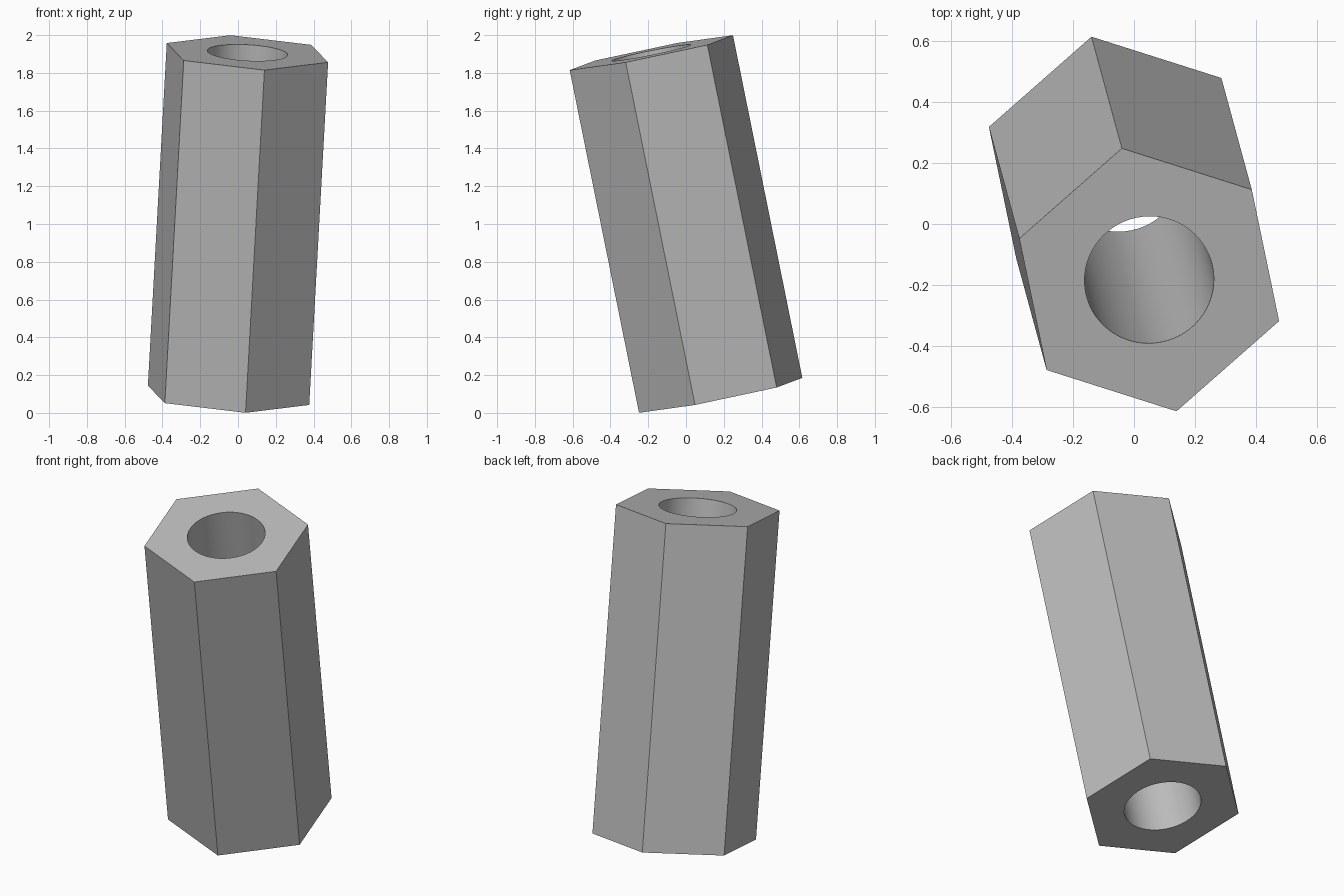
import bpy, bmesh
from math import radians
from mathutils import Matrix, Vector

cube = bpy.data.objects.get("Cube")
if cube:
    bpy.data.objects.remove(cube, do_unlink=True)

OUTER_RADIUS, BORE_RADIUS = 0.451, 0.213
AXIS = Vector((0.10, -0.367, 1.814))      # bottom centre to top centre
CORNER = Vector((-0.09, 0.433, 0.093))    # centre to highest corner

# Plain grey material
grey = bpy.data.materials.new("plain grey")
grey.use_nodes = True
colour = (0.5, 0.5, 0.5, 1)
grey.diffuse_color = colour
grey.node_tree.nodes["Principled BSDF"].inputs["Base Color"].default_value = colour


def ring(bm, radius, sides, z):
    """Closed loop of edges, with the first corner on local x."""
    verts = bmesh.ops.create_circle(
        bm, segments=sides, radius=radius,
        matrix=Matrix.Translation((0, 0, z)))["verts"]
    return list({e for v in verts for e in v.link_edges})


# Hexagonal ring section, extruded along the axis into a tube
bm = bmesh.new()
length = AXIS.length
section = ring(bm, OUTER_RADIUS, 6, -length / 2) + ring(bm, BORE_RADIUS, 64, -length / 2)
bmesh.ops.triangle_fill(bm, edges=section, use_beauty=True, normal=(0, 0, -1))
bottom = bm.faces[:]
top = bmesh.ops.extrude_face_region(bm, geom=bottom, use_keep_orig=True)["geom"]
bmesh.ops.translate(bm, verts=[g for g in top if isinstance(g, bmesh.types.BMVert)],
                    vec=(0, 0, length))
bmesh.ops.recalc_face_normals(bm, faces=bm.faces[:])

# Tilt: local z follows the axis and local x points at the highest corner
z = AXIS.normalized()
x = (CORNER - z * CORNER.dot(z)).normalized()
turn = Matrix((x, z.cross(x), z)).transposed().to_4x4()
# The circle may start on any side of the hexagon, so align its first corner
bm.verts.ensure_lookup_table()
first = bm.verts[0].co.to_2d()
spin = Matrix.Rotation(Vector((1, 0)).angle_signed(first), 4, "Z")
bm.transform(Matrix.Translation((0, 0, 1)) @ turn @ spin)

mesh = bpy.data.meshes.new("hex_spacer")
bm.to_mesh(mesh)
bm.free()
mesh.materials.append(grey)
spacer = bpy.data.objects.new("hex_spacer", mesh)
bpy.context.collection.objects.link(spacer)

# Smooth bore, sharp outside edges
bpy.ops.object.select_all(action="DESELECT")
spacer.select_set(True)
bpy.context.view_layer.objects.active = spacer
bpy.ops.object.shade_smooth_by_angle(angle=radians(30))
